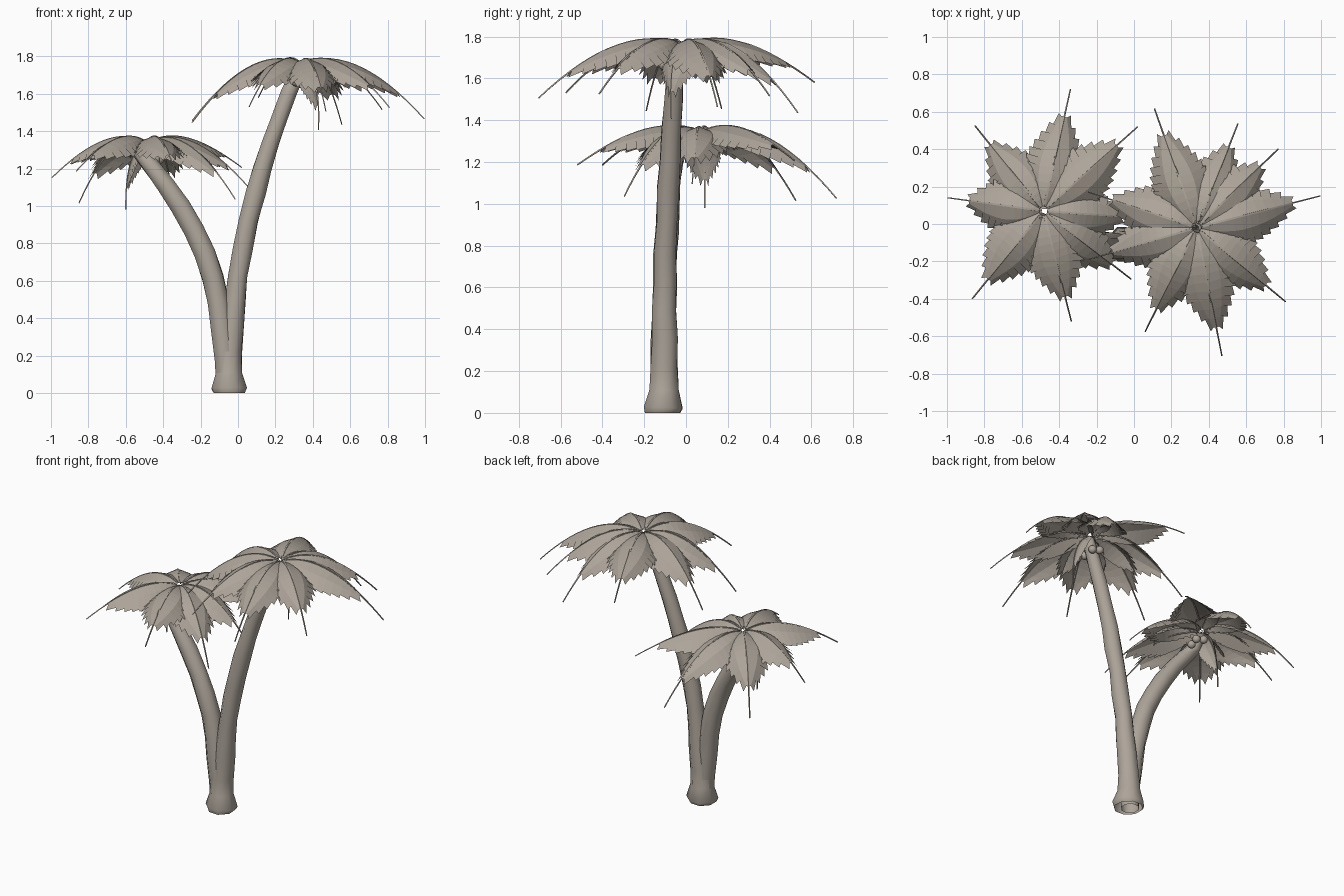
import bpy, math, random
from mathutils import Vector

if "Cube" in bpy.data.objects:
    bpy.data.objects.remove(bpy.data.objects["Cube"])

random.seed(4)
mat = bpy.data.materials.new("pale taupe")
mat.diffuse_color = (0.42, 0.375, 0.325, 1)
mat.use_nodes = True
mat.node_tree.nodes["Principled BSDF"].inputs["Base Color"].default_value = mat.diffuse_color


def make(name, verts, faces, smooth=False):
    me = bpy.data.meshes.new(name)
    me.from_pydata(verts, [], faces)
    me.materials.append(mat)
    if smooth:
        me.polygons.foreach_set("use_smooth", [True] * len(me.polygons))
    ob = bpy.data.objects.new(name, me)
    bpy.context.collection.objects.link(ob)
    return ob


def tube(verts, faces, path, radii, sides, jitter=0.0):
    """Rings of vertices swept along a path, appended to verts and faces."""
    start = len(verts)
    for i, p in enumerate(path):
        t = (path[min(i + 1, len(path) - 1)] - path[max(i - 1, 0)]).normalized()
        ref = Vector((0, 1, 0)) if abs(t.y) < 0.9 else Vector((1, 0, 0))
        a = ref.cross(t).normalized()
        b = t.cross(a)
        for k in range(sides):
            ang = 2 * math.pi * (k + 0.5) / sides
            r = radii[i] * (1 + random.uniform(-jitter, jitter))
            verts.append(p + (a * math.cos(ang) + b * math.sin(ang)) * r)
    for i in range(len(path) - 1):
        for k in range(sides):
            q, k2 = start + i * sides, (k + 1) % sides
            faces.append((q + k, q + k2, q + sides + k2, q + sides + k))


def trunk(name, pts):
    """pts: (x, y, z, radius)"""
    verts, faces = [], []
    tube(verts, faces, [Vector(p[:3]) for p in pts], [p[3] for p in pts], 8, 0.05)
    for v in verts[:8]:
        v.z = 0.0
    make(name, verts, faces, True)


def frond(name, c, tip, width):
    """Arched leaf with saw-tooth edges and a bare rib at the tip."""
    tip = Vector(tip)
    flat = Vector((tip.x - c.x, tip.y - c.y, 0))
    L = flat.length
    out = flat.normalized()
    side = Vector((-out.y, out.x, 0))
    drop = c.z - tip.z
    hang = L < 0.2
    r1, r2 = (0.07, 0.12) if hang else (0.3 * L, 0.65 * L)
    z1 = c.z - 0.02 if hang else c.z + 0.09
    z2 = c.z - 0.12 if hang else c.z - 0.01 - 0.2 * (drop - 0.185)
    ctrl = [(0, c.z), (r1, z1), (r2, z2), (L, tip.z)]

    def spine(t):
        w = ((1 - t) ** 3, 3 * t * (1 - t) ** 2, 3 * t * t * (1 - t), t ** 3)
        r = sum(k * p[0] for k, p in zip(w, ctrl))
        z = sum(k * p[1] for k, p in zip(w, ctrl))
        return Vector((c.x, c.y, 0)) + out * r + Vector((0, 0, z))

    verts, faces = [], []
    n = 11

    def point(u, s, f, grow):
        t = 0.04 + 0.75 * u
        tan = (spine(t + 0.01) - spine(t - 0.01)).normalized()
        down = tan.cross(side)
        if down.dot(out) + down.z > 0:
            down = -down
        w = width * math.sin(math.pi * (0.05 + 0.9 * u)) ** 0.85 * f
        lag = tan * (0.03 * f * f * grow)      # teeth sweep toward the tip
        return spine(t) + side * (s * w * (1 + 0.08 * grow)) + down * (0.6 * w * f ** 0.6) + lag

    for i in range(n):
        u0, u1 = i / n, (i + 1) / n
        for s in (1, -1):
            for f0, f1 in ((0, 0.5), (0.5, 1)):
                g = 1 if f1 == 1 else 0
                q = [point(u0, s, f0, 0), point(u0, s, f1, -g),
                     point(u1, s, f1, g), point(u1, s, f0, 0)]
                b = len(verts)
                verts += q
                faces.append((b, b + 1, b + 2, b + 3) if s < 0 else (b + 3, b + 2, b + 1, b))
    # rib running to the tip
    path = [spine(0.06 + 0.94 * i / 14) - Vector((0, 0, 0.004)) for i in range(15)]
    tube(verts, faces, path, [0.008 - 0.004 * i / 14 for i in range(15)], 4)
    make(name, verts, faces)


def crown(name, centre, tips, hanging):
    c = Vector(centre)
    for i, t in enumerate(tips):
        frond(f"{name}_frond_{i + 1}", c, t, 0.145)
    frond(f"{name}_hanging_frond", c, hanging, 0.085)


def coconuts(name, places):
    for i, p in enumerate(places):
        bpy.ops.mesh.primitive_uv_sphere_add(segments=10, ring_count=7, radius=0.026, location=p)
        ob = bpy.context.object
        ob.name = f"{name}_coconut_{i + 1}"
        ob.data.materials.append(mat)
        bpy.ops.object.shade_smooth()


# Tall trunk with flared foot
trunk("tall_trunk", [
    (-0.05, -0.11, 0.0, 0.09), (-0.05, -0.11, 0.025, 0.102), (-0.05, -0.105, 0.11, 0.074),
    (-0.045, -0.105, 0.22, 0.07), (-0.03, -0.10, 0.36, 0.064), (-0.015, -0.105, 0.50, 0.061),
    (0.0, -0.098, 0.63, 0.056), (0.025, -0.10, 0.77, 0.058), (0.055, -0.09, 0.92, 0.054),
    (0.095, -0.085, 1.07, 0.056), (0.13, -0.075, 1.20, 0.052), (0.175, -0.07, 1.34, 0.05),
    (0.225, -0.06, 1.48, 0.047), (0.27, -0.055, 1.60, 0.046), (0.31, -0.045, 1.69, 0.042),
    (0.335, -0.025, 1.75, 0.025)])

# Short leaning trunk, growing out of the same foot
trunk("short_trunk", [
    (-0.06, -0.11, 0.03, 0.06), (-0.065, -0.11, 0.18, 0.062), (-0.085, -0.11, 0.34, 0.062),
    (-0.105, -0.105, 0.48, 0.06), (-0.135, -0.10, 0.62, 0.06), (-0.18, -0.10, 0.75, 0.06),
    (-0.235, -0.09, 0.87, 0.058), (-0.31, -0.085, 1.0, 0.057), (-0.385, -0.075, 1.11, 0.053),
    (-0.46, -0.06, 1.21, 0.05), (-0.52, -0.03, 1.285, 0.046), (-0.50, 0.05, 1.33, 0.03)])

# Crowns: each frond is placed by its tip
crown("tall", (0.335, -0.02, 1.76), [
    (0.11, 0.615, 1.585), (0.555, 0.535, 1.44), (0.77, 0.40, 1.52), (0.995, 0.15, 1.47),
    (0.81, -0.415, 1.53), (0.47, -0.705, 1.51), (0.06, -0.575, 1.535),
    (-0.245, 0.17, 1.46), (-0.245, -0.19, 1.45)], (0.43, -0.07, 1.41))
crown("short", (-0.485, 0.07, 1.34), [
    (-0.34, 0.72, 1.03), (-0.85, 0.525, 1.02), (-0.995, 0.14, 1.155), (-0.865, -0.40, 1.19),
    (-0.335, -0.52, 1.19), (0.02, 0.52, 1.21), (-0.015, -0.295, 1.04),
    (0.06, 0.03, 1.10)], (-0.60, 0.09, 0.985))

# Coconuts under each crown
coconuts("tall", [(0.31, -0.105, 1.665), (0.335, 0.0, 1.655), (0.29, 0.015, 1.66)])
coconuts("short", [(-0.44, 0.03, 1.25), (-0.47, 0.11, 1.26), (-0.42, 0.10, 1.25)])
